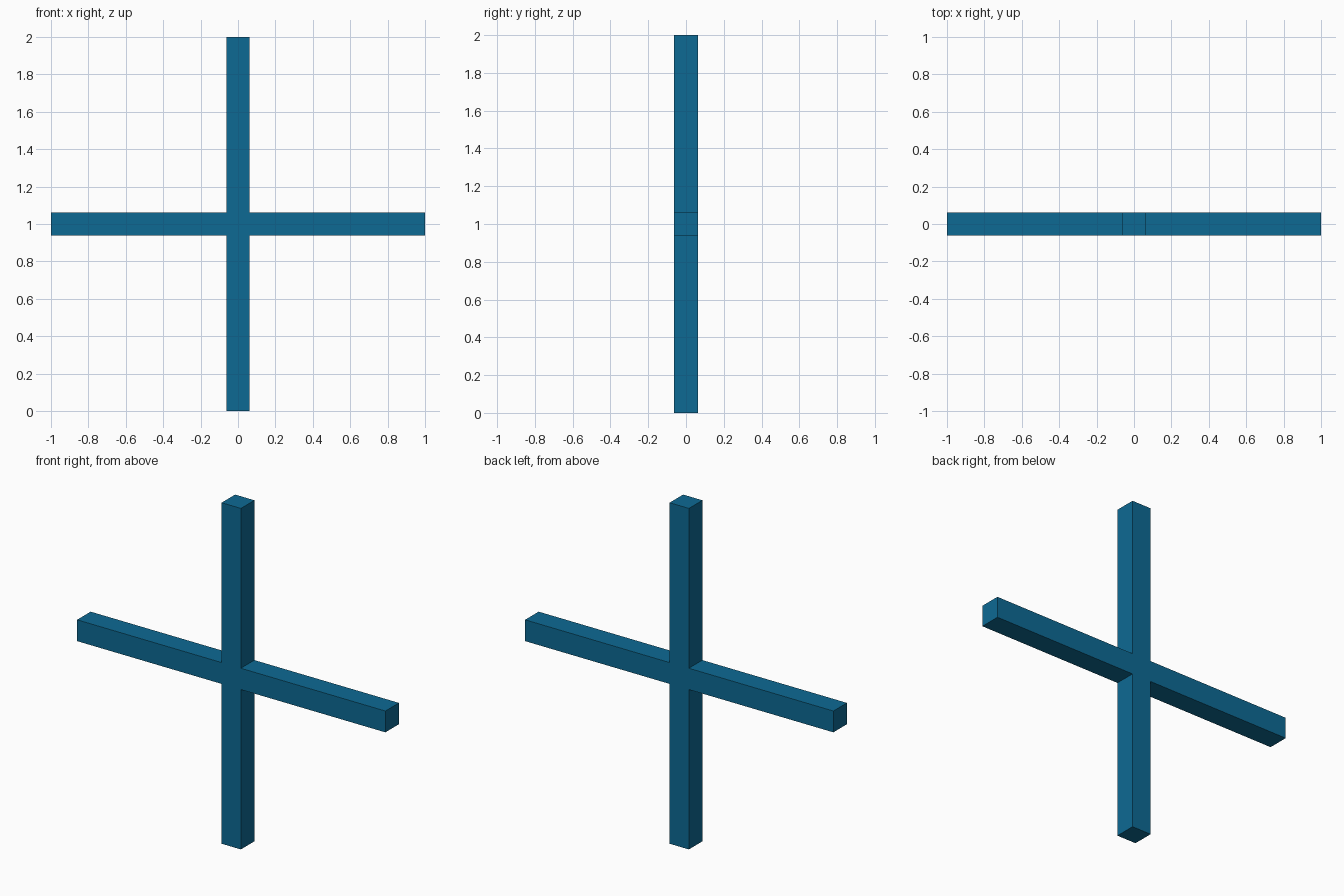
import bpy, bmesh
from mathutils import Vector

if "Cube" in bpy.data.objects:
    bpy.data.objects.remove(bpy.data.objects["Cube"])

HALF = 0.0625   # half thickness of the square bars
REACH = 1.0     # arm length from the centre

# Central block with four arms extruded out in the XZ plane
bm = bmesh.new()
bmesh.ops.create_cube(bm, size=2 * HALF)
bm.normal_update()
for face in [f for f in bm.faces if abs(f.normal.y) < 0.5]:
    direction = Vector(face.normal)
    arm = bmesh.ops.extrude_discrete_faces(bm, faces=[face])["faces"][0]
    bmesh.ops.translate(bm, verts=arm.verts, vec=direction * (REACH - HALF))

# Merge the flat front and back into single faces
bmesh.ops.dissolve_limit(bm, angle_limit=0.01, verts=bm.verts, edges=bm.edges)
bmesh.ops.recalc_face_normals(bm, faces=bm.faces)

mesh = bpy.data.meshes.new("crossed_bars")
bm.to_mesh(mesh)
bm.free()

cross = bpy.data.objects.new("crossed_bars", mesh)
cross.location.z = REACH
bpy.context.collection.objects.link(cross)

# Blue finish
blue = bpy.data.materials.new("blue")
blue.diffuse_color = (0.004, 0.144, 0.296, 1)
blue.use_nodes = True
blue.node_tree.nodes["Principled BSDF"].inputs["Base Color"].default_value = blue.diffuse_color
mesh.materials.append(blue)
